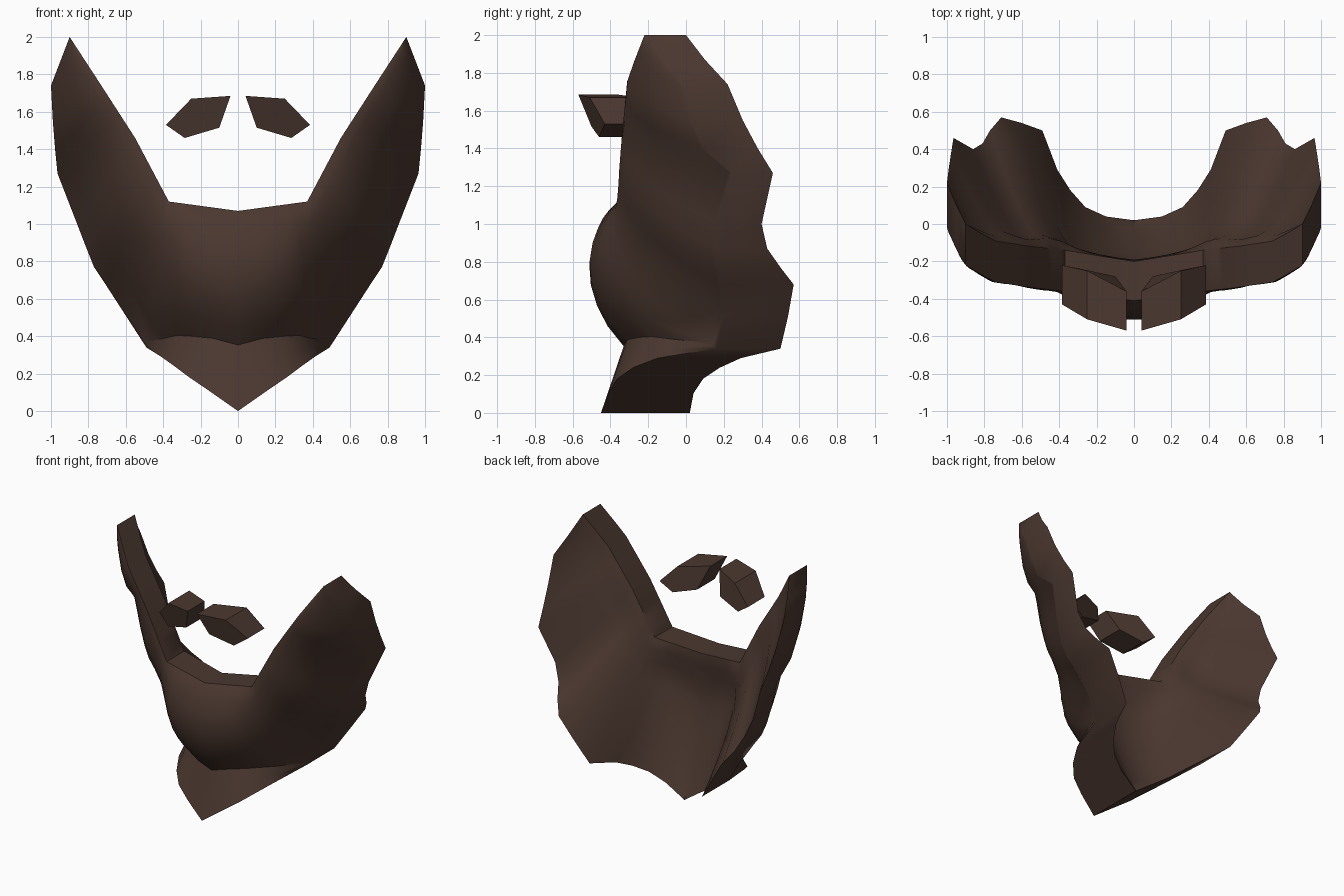
import bpy, bmesh, math

if "Cube" in bpy.data.objects:
    bpy.data.objects.remove(bpy.data.objects["Cube"])

brown = bpy.data.materials.new("dark brown hair")
brown.diffuse_color = (0.07, 0.039, 0.029, 1)
brown.use_nodes = True
brown.node_tree.nodes["Principled BSDF"].inputs["Base Color"].default_value = brown.diffuse_color


def lerp(a, b, t):
    return a + (b - a) * t


def sample(knots, x):
    """Piecewise linear lookup in rows of (x, values...)."""
    for a, b in zip(knots, knots[1:]):
        if x <= b[0]:
            t = (x - a[0]) / (b[0] - a[0])
            return [lerp(p, q, t) for p, q in zip(a[1:], b[1:])]
    return list(knots[-1][1:])


def finish(name, bm, angle):
    bmesh.ops.remove_doubles(bm, verts=bm.verts, dist=0.0005)
    bmesh.ops.recalc_face_normals(bm, faces=bm.faces)
    mesh = bpy.data.meshes.new(name)
    bm.to_mesh(mesh)
    bm.free()
    mesh.materials.append(brown)
    ob = bpy.data.objects.new(name, mesh)
    bpy.context.collection.objects.link(ob)
    bpy.ops.object.select_all(action='DESELECT')
    ob.select_set(True)
    bpy.context.view_layer.objects.active = ob
    bpy.ops.object.shade_smooth_by_angle(angle=math.radians(angle))


# Beard: jaw edge as (x, z, front y, back y, matching x on the mouth edge)
jaw = [
    (0, 0, -.45, .02, 0), (.15, .105, -.41, .04, .09),
    (.26, .18, -.365, .09, .18), (.34, .24, -.28, .18, .26),
    (.41, .29, -.15, .29, .31), (.49, .34, .16, .50, .37),
    (.60, .51, .20, .54, .40), (.71, .68, .18, .57, .44),
    (.77, .77, .16, .50, .47), (.81, .87, .15, .43, .50),
    (.86, 1.0, .17, .40, .55), (.965, 1.27, .24, .46, .63),
    (.978, 1.40, .09, .38, .68), (.99, 1.55, .03, .30, .74),
    (1.0, 1.74, -.02, .22, .81), (.95, 1.87, -.13, .10, .86),
    (.90, 2.0, -.22, 0, .90)]
# Mouth edge: x, z, front y, back y
mouth = [(0, 1.07, -.41, -.20), (.37, 1.12, -.36, -.14), (.55, 1.46, -.34, -.12),
         (.75, 1.77, -.31, -.09), (.90, 2.0, -.22, 0)]
# Groove above the chin: jaw x, position along the column, y
groove = [(0, .67, -.33), (.15, .71, -.31), (.26, .76, -.25), (.34, .81, -.18),
          (.41, .88, -.06), (.49, .96, .12)]
front_steps = [0, .06, .14, .26, .4, .55, .7, .85, 1]
# Back sheet: step, amount of hollow behind the lip
hollow = [(0, 0), (.1, .15), (.22, .8), (.4, 1), (.58, .9), (.76, .6), (.9, .3), (1, 0)]


def column(row):
    """Closed cross-section: front sheet down, back sheet up."""
    ox, oz, of, ob, ix = row
    iz, yf, yb = sample(mouth, ix)
    span = math.hypot(ox - ix, oz - iz)
    side = min(1, ox / .45)
    g, gy = sample(groove, ox)
    if ox > .49:
        gy = of - .03 * min(1, span / .3)
    points = []
    for t in front_steps:
        s = t * g
        bulge = lerp(.13, .21, side) * span * max(0, math.sin(math.pi * t)) ** .8
        points.append((lerp(ix, ox, s), lerp(yf, gy, t) - bulge, lerp(iz, oz, s)))
    for t in (.5, 1):
        s = lerp(g, 1, t)
        points.append((lerp(ix, ox, s), lerp(gy, of, t), lerp(iz, oz, s)))
    for s, h in reversed(hollow):
        y = lerp(yb, ob, s) - lerp(.085, .15, side) * span * h
        points.append((lerp(ix, ox, s), y, lerp(iz, oz, s)))
    return points


half = [column(r) for r in jaw]
flipped = [[(-x, y, z) for x, y, z in c] for c in half[:0:-1]]
bm = bmesh.new()
rings = [[bm.verts.new(p) for p in c] for c in flipped + half]
for a, b in zip(rings, rings[1:]):
    n = len(a)
    for i in range(n):
        j = (i + 1) % n
        bm.faces.new((a[i], a[j], b[j], b[i]))
bmesh.ops.dissolve_degenerate(bm, dist=0.0005, edges=bm.edges)
finish("beard", bm, 42)

# Moustache halves: x, z, front y, back y
tuft = [(.04, 1.685, -.57, -.36), (.25, 1.67, -.51, -.25), (.385, 1.53, -.43, -.22),
        (.285, 1.46, -.46, -.24), (.10, 1.515, -.50, -.28)]
for name, s in (("moustache_left", -1), ("moustache_right", 1)):
    bm = bmesh.new()
    front = [bm.verts.new((s * x, f, z)) for x, z, f, b in tuft]
    back = [bm.verts.new((s * x, b, z)) for x, z, f, b in tuft]
    bm.faces.new(front)
    bm.faces.new(back[::-1])
    for i in range(5):
        j = (i + 1) % 5
        bm.faces.new((front[i], back[i], back[j], front[j]))
    finish(name, bm, 40)
